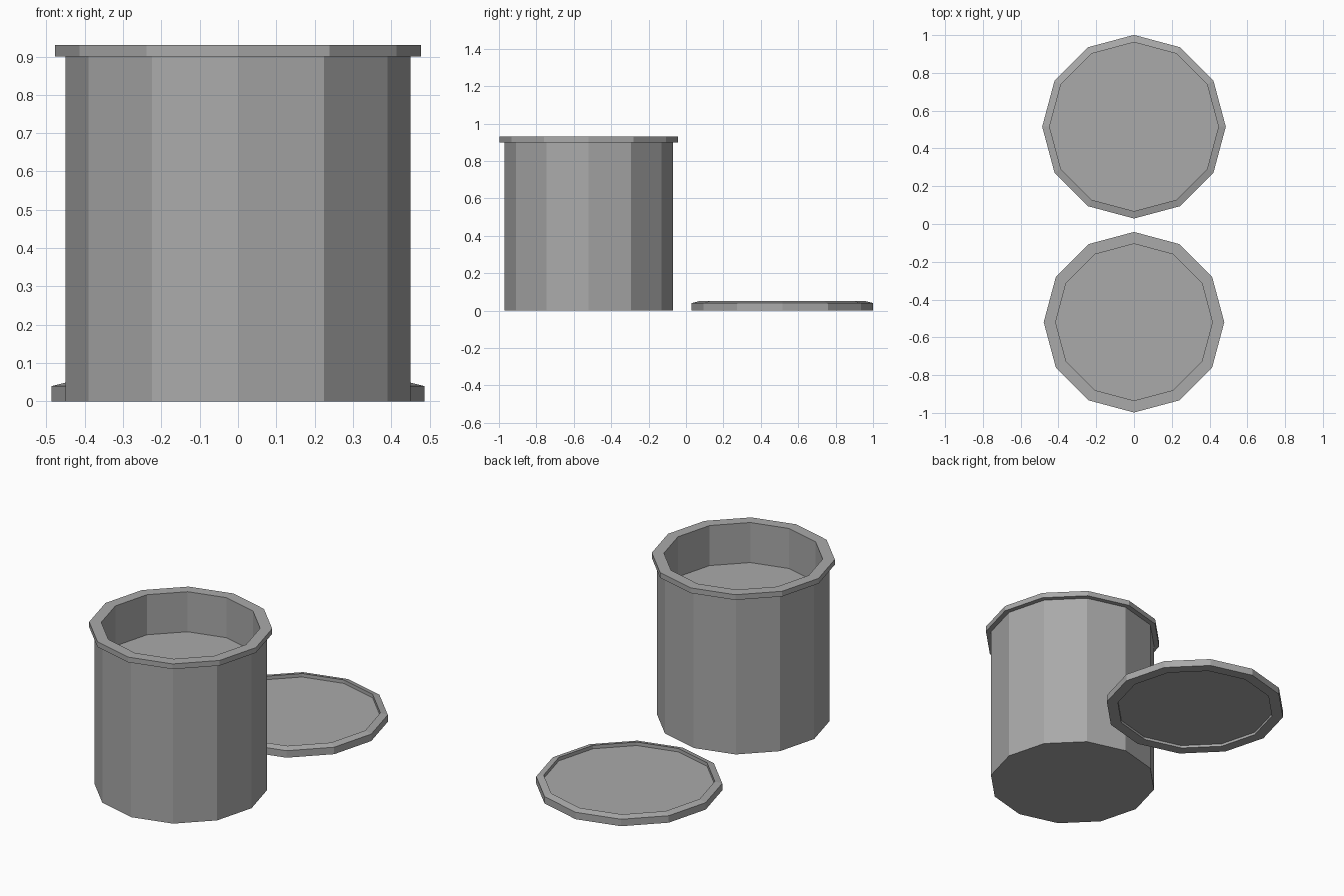
import bpy, bmesh
from math import cos, sin, tau

SIDES = 12

cube = bpy.data.objects.get("Cube")
if cube:
    bpy.data.objects.remove(cube, do_unlink=True)

grey = bpy.data.materials.new("plain_grey")
grey.use_nodes = True
colour = (0.4, 0.4, 0.4, 1)
grey.diffuse_color = colour
grey.node_tree.nodes["Principled BSDF"].inputs["Base Color"].default_value = colour


def turned(name, y, profile):
    """Faceted solid from (radius, z) rings, capped at both ends."""
    bm = bmesh.new()
    rings = [[bm.verts.new((r * cos(tau * i / SIDES), r * sin(tau * i / SIDES), z))
              for i in range(SIDES)] for r, z in profile]
    for low, high in zip(rings, rings[1:]):
        for i in range(SIDES):
            j = (i + 1) % SIDES
            bm.faces.new((low[i], low[j], high[j], high[i]))
    bm.faces.new(rings[0][::-1])
    bm.faces.new(rings[-1])
    bmesh.ops.recalc_face_normals(bm, faces=bm.faces)
    mesh = bpy.data.meshes.new(name)
    bm.to_mesh(mesh)
    bm.free()
    mesh.materials.append(grey)
    obj = bpy.data.objects.new(name, mesh)
    obj.location.y = y
    bpy.context.collection.objects.link(obj)
    return obj


# Canister: body, overhanging rim, inner wall and raised inner floor
turned("canister", -0.52, [(0.45, 0), (0.45, 0.9), (0.478, 0.9), (0.478, 0.93),
                           (0.415, 0.93), (0.415, 0.7)])

# Lid: recessed underside, outer band, sloped edge and sunken top
turned("lid", 0.515, [(0.425, 0.015), (0.425, 0), (0.486, 0), (0.486, 0.04),
                      (0.447, 0.05), (0.447, 0.03)])
